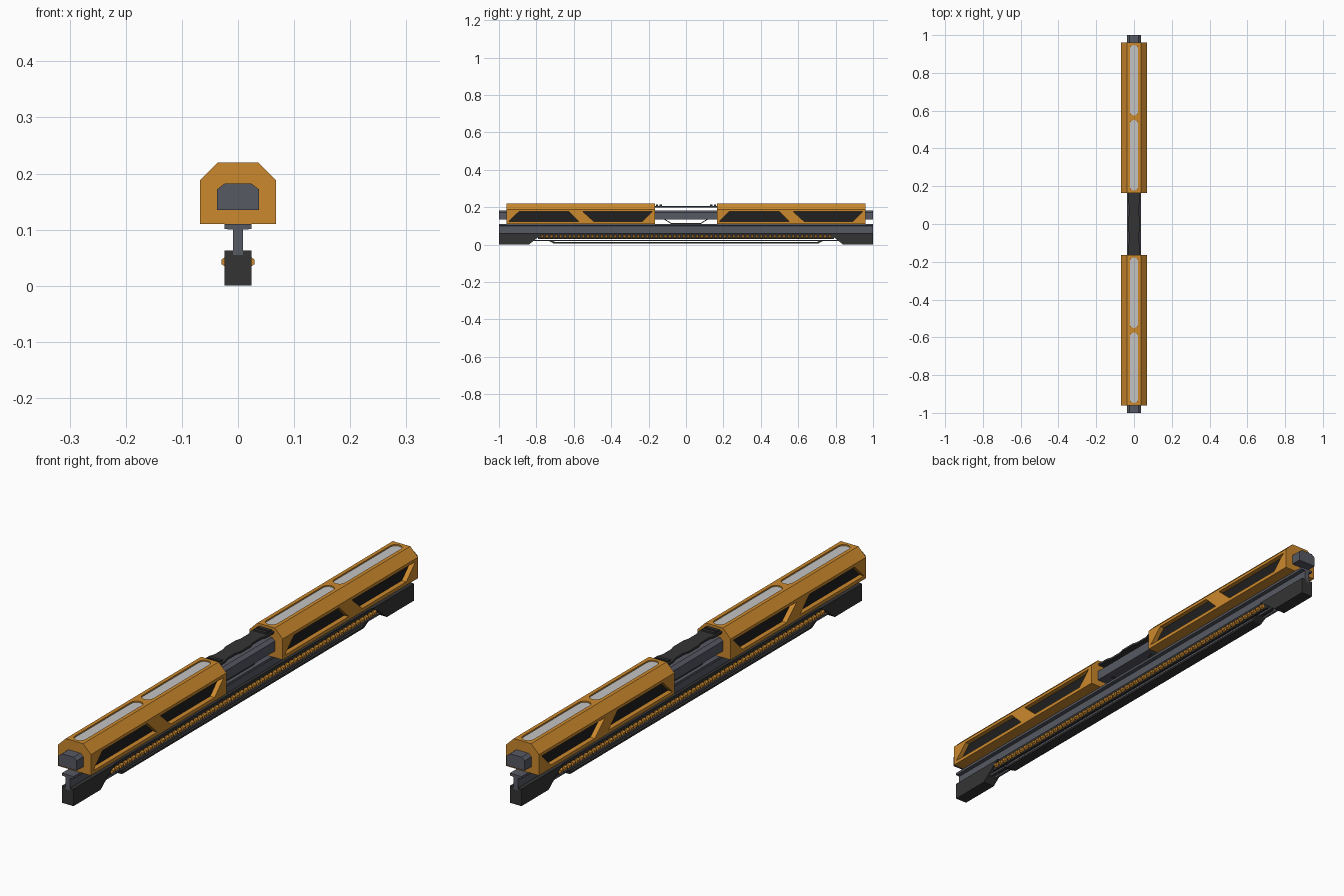
import bpy, bmesh, math
from mathutils import Vector

if "Cube" in bpy.data.objects:
    bpy.data.objects.remove(bpy.data.objects["Cube"])


def material(name, rgb):
    m = bpy.data.materials.new(name)
    m.diffuse_color = (*rgb, 1)
    m.use_nodes = True
    m.node_tree.nodes["Principled BSDF"].inputs["Base Color"].default_value = m.diffuse_color
    return m


ORANGE = material("orange", (0.60, 0.25, 0.026))
GREY = material("slate grey", (0.095, 0.10, 0.125))
DARK = material("dark grey", (0.034, 0.034, 0.034))
BLACK = material("black", (0.014, 0.014, 0.014))
LIGHT = material("light grey", (0.55, 0.55, 0.55))


def add_prism(bm, pts, axis, a, b):
    """Extrude a 2D outline along an axis: x uses (y,z), y uses (x,z), z uses (x,y)."""
    def place(p, d):
        return {'x': (d, p[0], p[1]), 'y': (p[0], d, p[1]), 'z': (p[0], p[1], d)}[axis]
    lo = [bm.verts.new(place(p, a)) for p in pts]
    hi = [bm.verts.new(place(p, b)) for p in pts]
    n = len(pts)
    bm.faces.new(lo)
    bm.faces.new(hi[::-1])
    for i in range(n):
        j = (i + 1) % n
        bm.faces.new((lo[i], hi[i], hi[j], lo[j]))


def build(name, prisms, mat):
    bm = bmesh.new()
    for p in prisms:
        add_prism(bm, *p)
    bmesh.ops.recalc_face_normals(bm, faces=bm.faces)
    me = bpy.data.meshes.new(name)
    bm.to_mesh(me)
    bm.free()
    me.materials.append(mat)
    ob = bpy.data.objects.new(name, me)
    bpy.context.collection.objects.link(ob)
    return ob


def rect(u0, u1, v0, v1):
    return [(u0, v0), (u1, v0), (u1, v1), (u0, v1)]


def mirrored(half):
    return half + [(-u, v) for u, v in reversed(half)]


def slot(y0, y1, r):
    pts = []
    for cy, start in ((y1 - r, 0), (y0 + r, 180)):
        for k in range(9):
            t = math.radians(start + k * 22.5)
            pts.append((r * math.cos(t), cy + r * math.sin(t)))
    return pts


# long upper bar with chamfered top
build("upper_bar", [(mirrored([(0.037, 0.135), (0.037, 0.172), (0.024, 0.182)]), 'y', -1, 1)], GREY)

# two orange shells with slanted side windows and rounded top slots
shell_outline = mirrored([(0.068, 0.11), (0.068, 0.188), (0.036, 0.22)])
for label, cy in (("front", -0.5625), ("rear", 0.5625)):
    shell = build(label + "_shell", [(shell_outline, 'y', cy - 0.3975, cy + 0.3975)], ORANGE)
    wins = [[(cy + y, z) for y, z in w] for w in (
        [(-0.385, 0.123), (-0.010, 0.123), (-0.065, 0.177), (-0.33, 0.177)],
        [(0.070, 0.123), (0.328, 0.123), (0.382, 0.177), (0.010, 0.177)])]
    slots = [(cy - 0.385, cy - 0.012), (cy + 0.012, cy + 0.385)]
    cuts = [(w, 'x', s * 0.046, s * 0.08) for w in wins for s in (-1, 1)]
    cuts += [(slot(a, b, 0.022), 'z', 0.212, 0.24) for a, b in slots]
    cutter = build("cutter", cuts, ORANGE)
    mod = shell.modifiers.new("cut", 'BOOLEAN')
    mod.object = cutter
    mod.solver = 'EXACT'
    bpy.context.view_layer.objects.active = shell
    bpy.ops.object.modifier_apply(modifier=mod.name)
    bpy.data.objects.remove(cutter)
    build(label + "_windows", [(w, 'x', s * 0.044, s * 0.050) for w in wins for s in (-1, 1)], BLACK)
    build(label + "_top_panels", [(slot(a, b, 0.0215), 'z', 0.209, 0.215) for a, b in slots], LIGHT)

# bridge plate between the shells, with a stepped waist and small ribs
half = [(0.033, -0.18), (0.033, -0.12), (0.026, -0.10), (0.026, -0.05), (0.032, -0.03),
        (0.032, 0.03), (0.026, 0.05), (0.026, 0.10), (0.033, 0.12), (0.033, 0.18)]
build("bridge_plate", [(mirrored(half), 'z', 0.199, 0.207)], DARK)
build("bridge_ribs", [(rect(-0.026, 0.026, s * y - 0.006, s * y + 0.006), 'z', 0.205, 0.213)
                      for y in (0.135, 0.155) for s in (-1, 1)], DARK)

# thin strap below the upper bar
strap = [(-0.121, 0.137), (-0.080, 0.111), (0.080, 0.111), (0.121, 0.137),
         (0.114, 0.137), (0.078, 0.115), (-0.078, 0.115), (-0.114, 0.137)]
build("centre_strap", [(strap, 'x', -0.012, 0.012)], DARK)

# hangers hidden inside the shell footprint, and the I-shaped rail
build("lower_rail", [(mirrored([(0.009, 0.055), (0.009, 0.100), (0.024, 0.101), (0.024, 0.110)]), 'y', -1, 1)], GREY)
build("rail_foot", [(rect(-0.020, 0.020, 0.052, 0.063), 'y', -0.8, 0.8)], DARK)

# dark end blocks
for label, s in (("front", -1), ("rear", 1)):
    block = [(s, 0), (s * 0.84, 0), (s * 0.79, 0.04), (s * 0.755, 0.063), (s, 0.063)]
    build(label + "_end_block", [(block, 'x', -0.024, 0.024)], DARK)

# orange toothed strip along the underside
N = 64
tooth = mirrored([(0.022, 0.034), (0.029, 0.038), (0.029, 0.047), (0.022, 0.052)])
teeth = []
for i in range(N):
    y = -0.78 + 1.56 * (i + 0.5) / N
    teeth.append((tooth, 'y', y - 0.007, y + 0.007))
build("orange_teeth", teeth, ORANGE)
build("tooth_core", [(rect(-0.018, 0.018, 0.030, 0.054), 'y', -0.79, 0.79)], DARK)

# slim bottom skid and the rods that carry it
skid = [(-0.74, 0.024), (-0.71, 0.007), (0.71, 0.007), (0.74, 0.024),
        (0.72, 0.024), (0.70, 0.014), (-0.70, 0.014), (-0.72, 0.024)]
build("bottom_skid", [(skid, 'x', -0.020, 0.020)], DARK)
build("skid_rods", [(rect(s * 0.012 - 0.004, s * 0.012 + 0.004, 0.018, 0.025), 'y', -0.83, 0.83)
                    for s in (-1, 1)], GREY)
